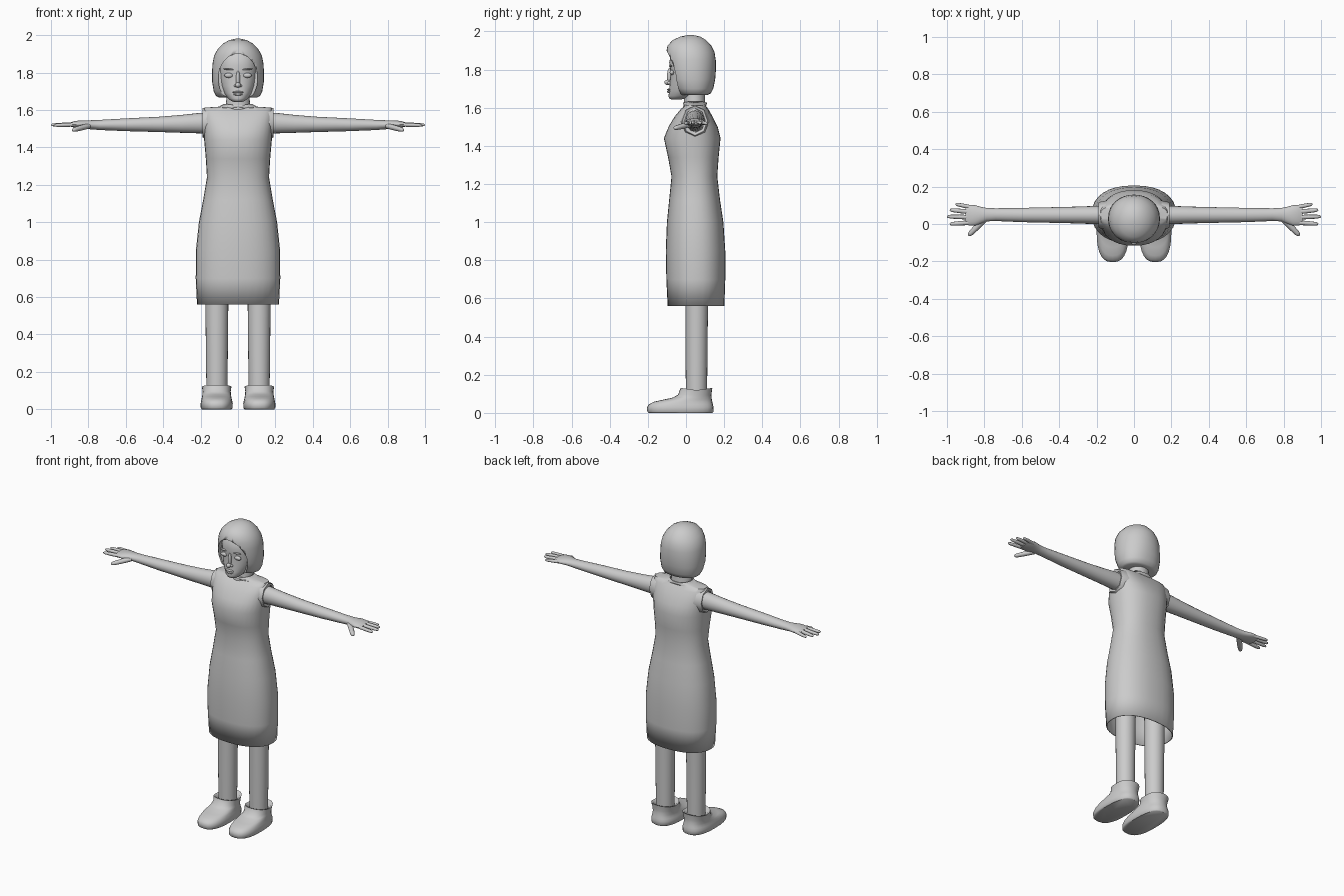
import bpy, bmesh, math
from mathutils import Vector


def loft(name, rings, seg=24, caps=True, mirror=False, angle=50):
    """Skin rings of (centre, u axis, v axis, half u, half v, superellipse power)."""
    bm = bmesh.new()
    loops = []
    for c, u, v, hu, hv, p in rings:
        loop = []
        for i in range(seg):
            t = 2 * math.pi * i / seg
            a, b = math.cos(t), math.sin(t)
            a = math.copysign(abs(a) ** (2 / p), a)
            b = math.copysign(abs(b) ** (2 / p), b)
            loop.append(bm.verts.new(Vector(c) + Vector(u) * a * hu + Vector(v) * b * hv))
        loops.append(loop)
    for l0, l1 in zip(loops, loops[1:]):
        for i in range(seg):
            j = (i + 1) % seg
            bm.faces.new((l0[i], l0[j], l1[j], l1[i]))
    if caps:
        bm.faces.new(loops[0][::-1])
        bm.faces.new(loops[-1])
    bmesh.ops.recalc_face_normals(bm, faces=bm.faces)
    me = bpy.data.meshes.new(name)
    bm.to_mesh(me)
    bm.free()
    ob = bpy.data.objects.new(name, me)
    bpy.context.collection.objects.link(ob)
    if mirror:
        ob.modifiers.new("mirror", 'MIRROR')
    bpy.ops.object.select_all(action='DESELECT')
    bpy.context.view_layer.objects.active = ob
    ob.select_set(True)
    bpy.ops.object.shade_smooth_by_angle(angle=math.radians(angle))
    return ob


X, Y, Z = (1, 0, 0), (0, 1, 0), (0, 0, 1)


def stack(name, rows, x=0, **kw):
    """Vertical loft from rows of (z, half width, y front, y back, power)."""
    return loft(name, [((x, (a + b) / 2, z), X, Y, h, (b - a) / 2, p)
                       for z, h, a, b, p in rows], **kw)


def along_x(name, rows, **kw):
    """Sideways loft from rows of (x, y, z, half depth, half height)."""
    return loft(name, [((x, y, z), Y, Z, h, v, 2) for x, y, z, h, v in rows], **kw)


def blob(name, c, r, mirror=False, tilt=0):
    """Small ellipsoid; tilt turns it in the face plane."""
    u = (math.cos(tilt), 0, math.sin(tilt))
    w = Vector((-math.sin(tilt), 0, math.cos(tilt)))
    rows = []
    for i in range(9):
        t = math.radians(-86 + 172 * i / 8)
        k = math.cos(t)
        rows.append((Vector(c) + w * math.sin(t) * r[2], u, Y, r[0] * k, r[1] * k, 2))
    return loft(name, rows, seg=14, mirror=mirror)


def finger(name, a, b, r):
    a, b = Vector(a), Vector(b)
    d = (b - a).normalized()
    u = d.cross(Vector(Z)).normalized()
    v = u.cross(d)
    steps = ((0, 1.05), (.5, 1), (.85, .85), (.96, .6), (1, .2))
    return loft(name, [(a.lerp(b, t), u, v, r * k, r * k * .9, 2) for t, k in steps],
                seg=10, mirror=True)


# Dress, open at the hem
dress = stack("dress", [
    (.56, .213, -.09, .195, 2.3), (.70, .22, -.097, .20, 2.3), (.85, .219, -.10, .20, 2.3),
    (1.0, .203, -.094, .19, 2.3), (1.12, .18, -.082, .172, 2.3), (1.24, .16, -.07, .158, 2.3),
    (1.34, .166, -.088, .165, 2.3), (1.44, .175, -.11, .175, 2.3), (1.50, .178, -.085, .16, 2.5),
    (1.55, .18, -.055, .135, 2.8), (1.59, .18, -.022, .112, 3), (1.608, .175, 0, .098, 3),
    (1.612, .1, -.005, .1, 2.2), (1.628, .07, -.012, .105, 2)], seg=32, caps=False)
hem = dress.modifiers.new("cloth", 'SOLIDIFY')
hem.thickness = .006

# Cap sleeve rims
sleeve = along_x("sleeve_rim", [(.14, .047, 1.53, .08, .085), (.178, .047, 1.53, .072, .082),
                                (.19, .047, 1.533, .066, .078), (.186, .047, 1.533, .054, .064),
                                (.16, .047, 1.533, .05, .06)],
                 seg=8, caps=False, mirror=True)

# Arms with palms
along_x("arm", [(.13, .048, 1.53, .05, .056), (.2, .048, 1.53, .049, .055),
                (.3, .048, 1.526, .045, .048), (.42, .048, 1.523, .042, .041),
                (.6, .048, 1.521, .038, .034), (.74, .05, 1.52, .034, .027),
                (.79, .05, 1.521, .036, .024), (.82, .047, 1.523, .045, .022),
                (.85, .046, 1.524, .055, .02), (.88, .046, 1.523, .055, .016),
                (.90, .046, 1.522, .045, .01)], seg=20, mirror=True)
# Fingers and thumbs
for n, a, b, r in (("little_finger", (.86, .087, 1.522), (.955, .107, 1.517), .011),
                   ("ring_finger", (.87, .064, 1.524), (.985, .075, 1.52), .012),
                   ("middle_finger", (.87, .036, 1.524), (1.0, .04, 1.52), .012),
                   ("index_finger", (.87, .008, 1.522), (.985, .0, 1.518), .012),
                   ("thumb", (.80, .025, 1.515), (.885, -.062, 1.492), .016)):
    finger(n, a, b, r)

# Legs
stack("leg", [(.05, .055, .0, .11, 2), (.25, .058, -.002, .112, 2),
              (.45, .06, -.003, .114, 2), (.80, .064, -.005, .12, 2)], x=.113, mirror=True)
# Shoes with raised ankle collar
shoe = stack("shoe", [(0, .08, -.197, .138, 2.6), (.006, .085, -.203, .143, 2.6),
                      (.03, .086, -.204, .144, 2.6), (.045, .083, -.195, .141, 2.5),
                      (.058, .08, -.17, .138, 2.4), (.068, .078, -.125, .136, 2.3),
                      (.08, .076, -.07, .134, 2.2), (.095, .075, -.042, .133, 2.2),
                      (.125, .079, -.028, .138, 2.3), (.123, .07, -.018, .128, 2.2),
                      (.10, .058, 0, .114, 2)], x=.114, seg=28, mirror=True)
for v in shoe.data.vertices:  # collar peaks at front and back
    if v.co.z > .115:
        v.co.z += .012 * abs(v.co.y - .055) / .083 - .006

# Neck and head
stack("neck", [(1.58, .075, -.02, .11, 2), (1.63, .064, -.01, .10, 2),
               (1.70, .06, -.012, .10, 2)])
stack("head", [(1.643, .02, -.075, -.03, 2), (1.648, .036, -.087, .0, 2), (1.662, .054, -.092, .04, 2.1),
               (1.69, .075, -.088, .08, 2.1), (1.73, .092, -.085, .11, 2.2),
               (1.77, .101, -.082, .125, 2.2), (1.80, .104, -.083, .13, 2.2),
               (1.84, .104, -.088, .13, 2.2), (1.89, .098, -.075, .12, 2.1),
               (1.93, .075, -.04, .09, 2)], seg=28)

# Hair: bob-shaped cap with an oval opening for the face
hair = stack("hair", [(1.668, .104, -.03, .115, 2.2), (1.675, .118, -.045, .13, 2.2),
                      (1.70, .13, -.066, .143, 2.2), (1.75, .138, -.088, .153, 2.2),
                      (1.80, .139, -.098, .157, 2.1), (1.85, .136, -.103, .156, 2.1),
                      (1.89, .128, -.104, .15, 2), (1.925, .109, -.097, .133, 2),
                      (1.955, .08, -.07, .105, 2), (1.973, .048, -.03, .075, 2),
                      (1.981, .014, .01, .04, 2)], seg=32)
cutter = loft("face_cutter", [((0, y, 1.768), X, Z, .105, .132, 2) for y in (-.3, -.03)], seg=40)
cutter.hide_render = True
cutter.hide_set(True)
cut = hair.modifiers.new("face_opening", 'BOOLEAN')
cut.operation = 'DIFFERENCE'
cut.object = cutter

# Facial features
blob("eye", (.05, -.074, 1.785), (.024, .012, .013), mirror=True)
blob("brow", (.05, -.081, 1.818), (.028, .008, .0045), mirror=True, tilt=.08)
blob("nose_bridge", (0, -.086, 1.765), (.011, .014, .045))
blob("nose_tip", (0, -.096, 1.733), (.015, .018, .014))
blob("nostril", (.013, -.087, 1.73), (.009, .012, .008), mirror=True)
blob("upper_lip", (0, -.088, 1.695), (.03, .012, .006))
blob("lower_lip", (0, -.088, 1.684), (.025, .012, .007))
